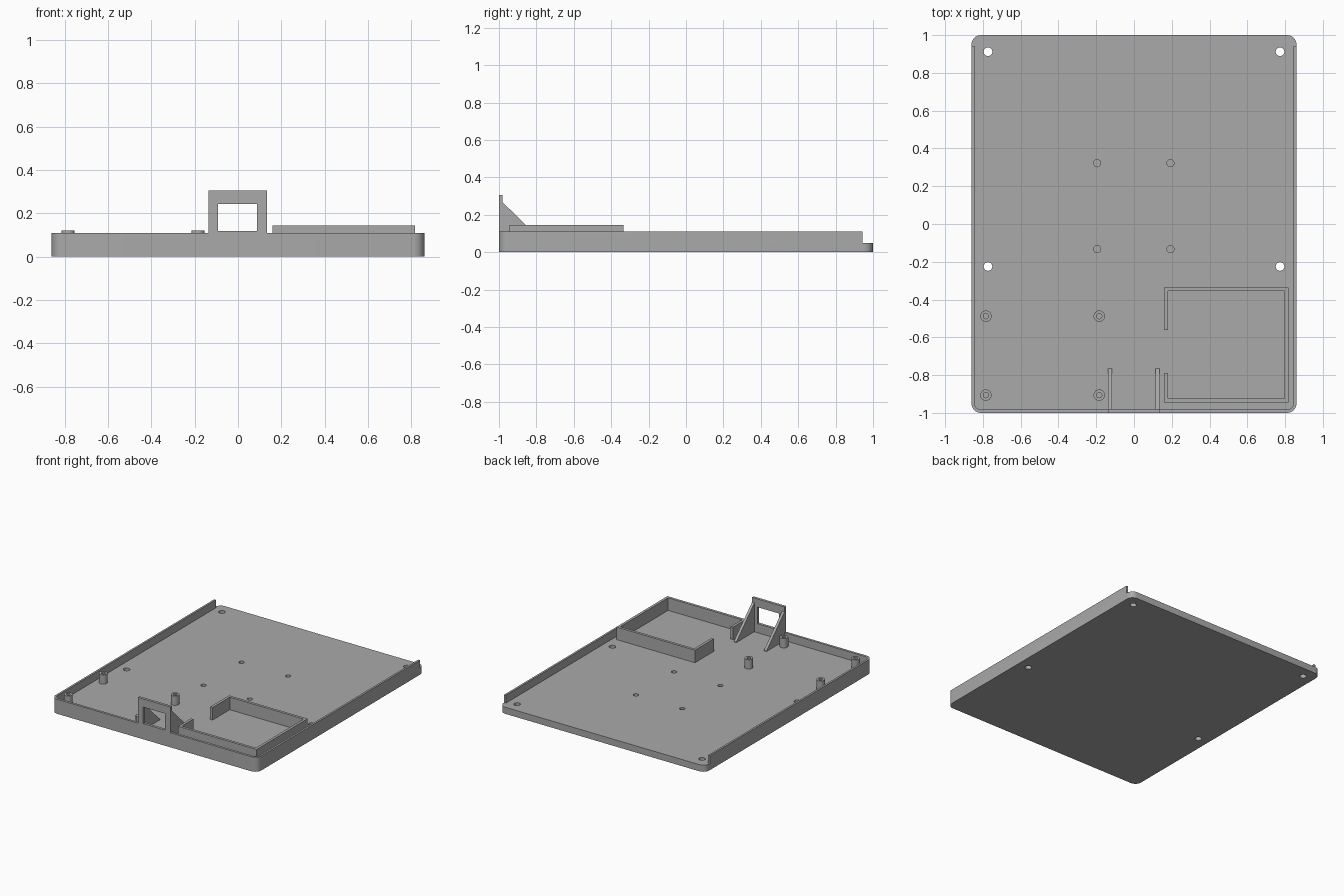
import bpy
import bmesh
import math
from mathutils import Matrix

if "Cube" in bpy.data.objects:
    bpy.data.objects.remove(bpy.data.objects["Cube"])

grey = bpy.data.materials.new("plain grey")
grey.diffuse_color = (0.4, 0.4, 0.4, 1)
grey.use_nodes = True
grey.node_tree.nodes["Principled BSDF"].inputs["Base Color"].default_value = grey.diffuse_color
FLOOR, RIM = 0.05, 0.11


def make_object(name, bm):
    bmesh.ops.recalc_face_normals(bm, faces=bm.faces)
    mesh = bpy.data.meshes.new(name)
    bm.to_mesh(mesh)
    bm.free()
    mesh.materials.append(grey)
    obj = bpy.data.objects.new(name, mesh)
    bpy.context.collection.objects.link(obj)
    return obj


def prism(name, points, low, high, matrix=None):
    """Extrude a flat outline from low to high, then optionally turn it."""
    bm = bmesh.new()
    face = bm.faces.new([bm.verts.new((a, b, low)) for a, b in points])
    new = bmesh.ops.extrude_face_region(bm, geom=[face])["geom"]
    for v in new:
        if isinstance(v, bmesh.types.BMVert):
            v.co.z = high
    if matrix:
        bm.transform(matrix)
    return make_object(name, bm)


def box(name, x0, x1, y0, y1, z0, z1):
    return prism(name, [(x0, y0), (x1, y0), (x1, y1), (x0, y1)], z0, z1)


def rounded(x0, x1, y0, y1, r, steps=8):
    pts = []
    for i, (x, y) in enumerate([(x1 - r, y1 - r), (x0 + r, y1 - r),
                                (x0 + r, y0 + r), (x1 - r, y0 + r)]):
        for k in range(steps + 1):
            a = math.pi / 2 * (i + k / steps)
            pts.append((x + r * math.cos(a), y + r * math.sin(a)))
    return pts


def cylinder(name, x, y, r, z0, z1):
    pts = [(x + r * math.cos(i * math.tau / 24), y + r * math.sin(i * math.tau / 24))
           for i in range(24)]
    return prism(name, pts, z0, z1)


def cut(obj, cutters):
    for c in cutters:
        mod = obj.modifiers.new("cut", "BOOLEAN")
        mod.operation, mod.solver, mod.object = "DIFFERENCE", "EXACT", c
        bpy.context.view_layer.objects.active = obj
        bpy.ops.object.modifier_apply(modifier=mod.name)
        bpy.data.objects.remove(c)


def smooth(obj):
    bpy.ops.object.select_all(action="DESELECT")
    obj.select_set(True)
    bpy.context.view_layer.objects.active = obj
    bpy.ops.object.shade_smooth_by_angle(angle=math.radians(30))


# Tray with a rim on three sides, open along the back
tray = prism("tray", rounded(-0.86, 0.86, -1, 1, 0.05), 0, RIM)
cutters = [
    prism("cavity", rounded(-0.845, 0.845, -0.982, 1.5, 0.035), FLOOR, 0.3),
    box("back_opening", -1, 1, 0.943, 1.2, FLOOR, 0.3),
]
# Through holes near the sides, shallow holes in the middle
for x in (-0.773, 0.773):
    for y in (0.912, -0.225):
        cutters.append(cylinder("through_hole", x, y, 0.023, -0.1, 0.2))
for x in (-0.195, 0.193):
    for y in (0.322, -0.133):
        cutters.append(cylinder("shallow_hole", x, y, 0.019, 0.02, 0.2))
cut(tray, cutters)
smooth(tray)

# Four hollow standoffs
for x in (-0.784, -0.184):
    for y in (-0.488, -0.906):
        post = cylinder("standoff", x, y, 0.03, FLOOR, 0.12)
        cut(post, [cylinder("bore", x, y, 0.014, FLOOR + 0.005, 0.3)])
        smooth(post)

# Compartment walls with a gap on the inner side
prism("compartment_wall", [
    (0.16, -0.56), (0.16, -0.335), (0.817, -0.335), (0.817, -0.945),
    (0.16, -0.945), (0.16, -0.79), (0.18, -0.79), (0.18, -0.925),
    (0.797, -0.925), (0.797, -0.355), (0.18, -0.355), (0.18, -0.56)],
    FLOOR, 0.145)

# Upright panel with a window
panel = box("window_panel", -0.137, 0.135, -1, -0.98, FLOOR, 0.305)
cut(panel, [box("window", -0.092, 0.088, -1.2, -0.8, 0.118, 0.243)])

# Triangular ribs bracing the panel (outline in y and z, extruded along x)
yz_to_x = Matrix(((0, 0, 1, 0), (1, 0, 0, 0), (0, 1, 0, 0), (0, 0, 0, 1)))
for x in (-0.137, 0.115):
    prism("panel_rib", [(-0.981, FLOOR), (-0.765, FLOOR), (-0.765, 0.055), (-0.981, 0.268)],
          x, x + 0.02, yz_to_x)
